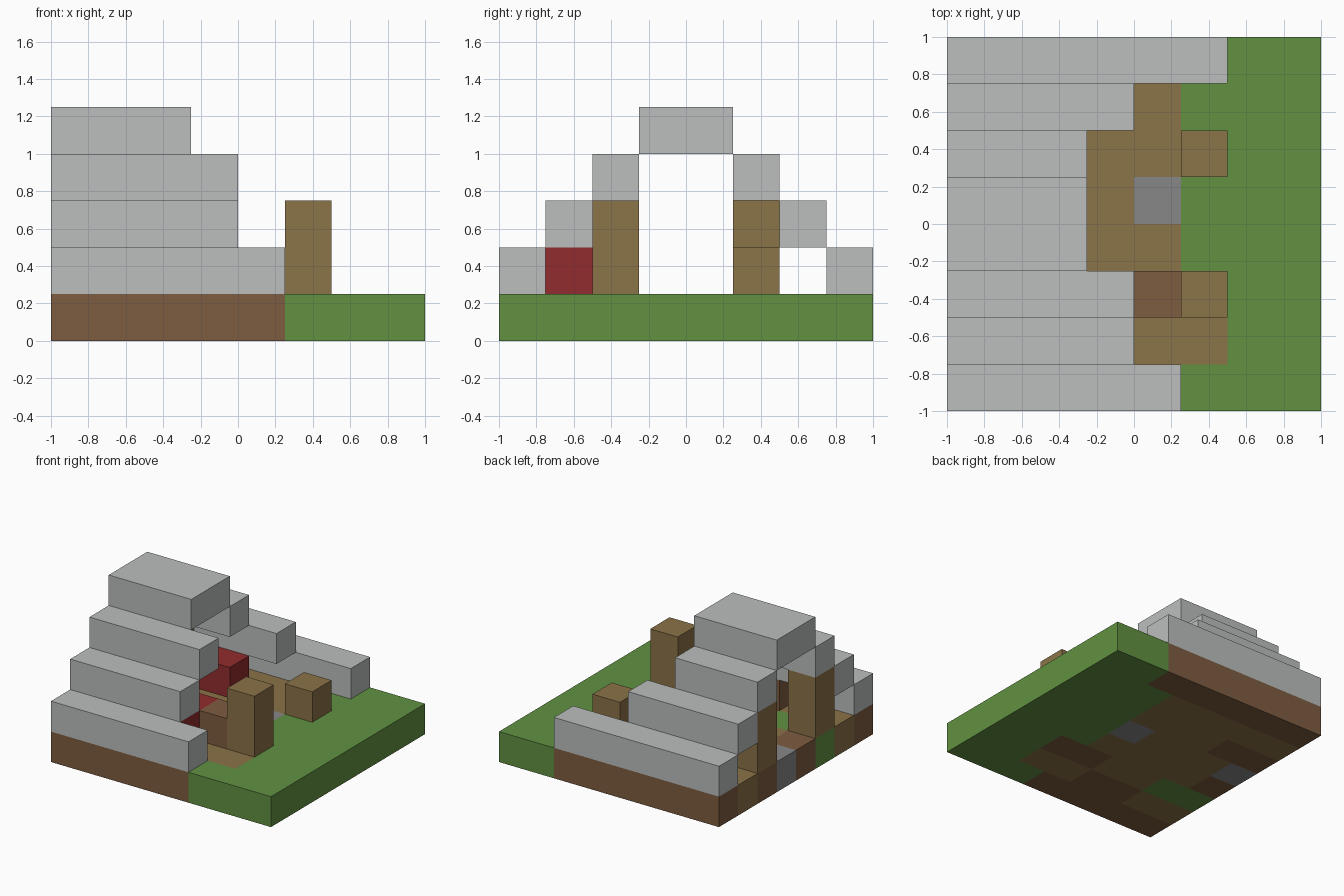
import bpy
import bmesh

old = bpy.data.objects.get("Cube")
if old:
    bpy.data.objects.remove(old, do_unlink=True)

CELL = 0.25


def linear(v):
    v /= 255
    return v / 12.92 if v <= 0.04045 else ((v + 0.055) / 1.055) ** 2.4


def material(name, rgb):
    mat = bpy.data.materials.new(name)
    color = [linear(v) for v in rgb] + [1]
    mat.use_nodes = True
    mat.diffuse_color = color
    bsdf = next(n for n in mat.node_tree.nodes if n.type == 'BSDF_PRINCIPLED')
    bsdf.inputs["Base Color"].default_value = color
    return mat


grass = material("grass green", (98, 145, 66))
soil = material("soil brown", (126, 93, 65))
wood = material("wood tan", (139, 115, 72))
paving = material("paving grey", (135, 135, 135))
stone = material("stone light grey", (187, 191, 190))
cloth = material("cloth red", (146, 44, 46))


def finish(name, bm, mats):
    mesh = bpy.data.meshes.new(name)
    bmesh.ops.recalc_face_normals(bm, faces=bm.faces)
    bm.to_mesh(mesh)
    bm.free()
    for mat in mats:
        mesh.materials.append(mat)
    obj = bpy.data.objects.new(name, mesh)
    bpy.context.collection.objects.link(obj)
    return obj


def block(name, mat, x, y, z):
    """Box spanning the given (low, high) ranges, counted in cells."""
    bm = bmesh.new()
    bmesh.ops.create_cube(bm, size=1)
    for v in bm.verts:
        for axis, (low, high) in enumerate((x, y, z)):
            v.co[axis] = (high if v.co[axis] > 0 else low) * CELL
    return finish(name, bm, [mat])


# Ground slab: one letter per cell, back row first, left to right along x
GROUND = [
    "SSSSSSGG",
    "WWWWWGGG",
    "SSWWWGGG",
    "PWWWPGGG",
    "SWWWWGGG",
    "GGWWSSGG",
    "WWSSWWGG",
    "SSSSSGGG",
]
bm = bmesh.new()
bmesh.ops.create_grid(bm, x_segments=8, y_segments=8, size=1)
top = bmesh.ops.extrude_face_region(bm, geom=bm.faces[:], use_keep_orig=True)
for v in top["geom"]:
    if isinstance(v, bmesh.types.BMVert):
        v.co.z = CELL
for f in bm.faces:
    c = f.calc_center_median()
    col = min(7, max(0, int((c.x + 1) / CELL)))
    row = min(7, max(0, int((1 - c.y) / CELL)))
    f.material_index = "GSWP".index(GROUND[row][col])
finish("ground", bm, [grass, soil, wood, paving])

# Stepped stone roof: x end, y range, z level
for name, x_end, y, z in (
    ("front_wall", 1, (-4, -3), 1),
    ("front_low_step", 0, (-3, -2), 2),
    ("front_high_step", 0, (-2, -1), 3),
    ("roof_ridge", -1, (-1, 1), 4),
    ("back_high_step", -1, (1, 2), 3),
    ("back_low_step", 0, (2, 3), 2),
    ("back_wall", 2, (3, 4), 1),
):
    block(name, stone, (-4, x_end), y, (z, z + 1))

# Wooden posts
block("left_front_post", wood, (1, 2), (-2, -1), (1, 3))
block("left_back_stump", wood, (1, 2), (1, 2), (1, 2))
for name, y in (("right_front_post", -2), ("right_back_post", 1)):
    block(name, wood, (-4, -3), (y, y + 1), (1, 3))

# Furniture under the roof
block("front_bed", cloth, (-1, 0), (-3, -1), (1, 2))
block("back_bed", cloth, (-3, -1), (1, 2), (1, 2))
block("table", soil, (0, 1), (-2, -1), (1, 2))
block("chest", soil, (-2, -1), (-3, -2), (1, 2))
